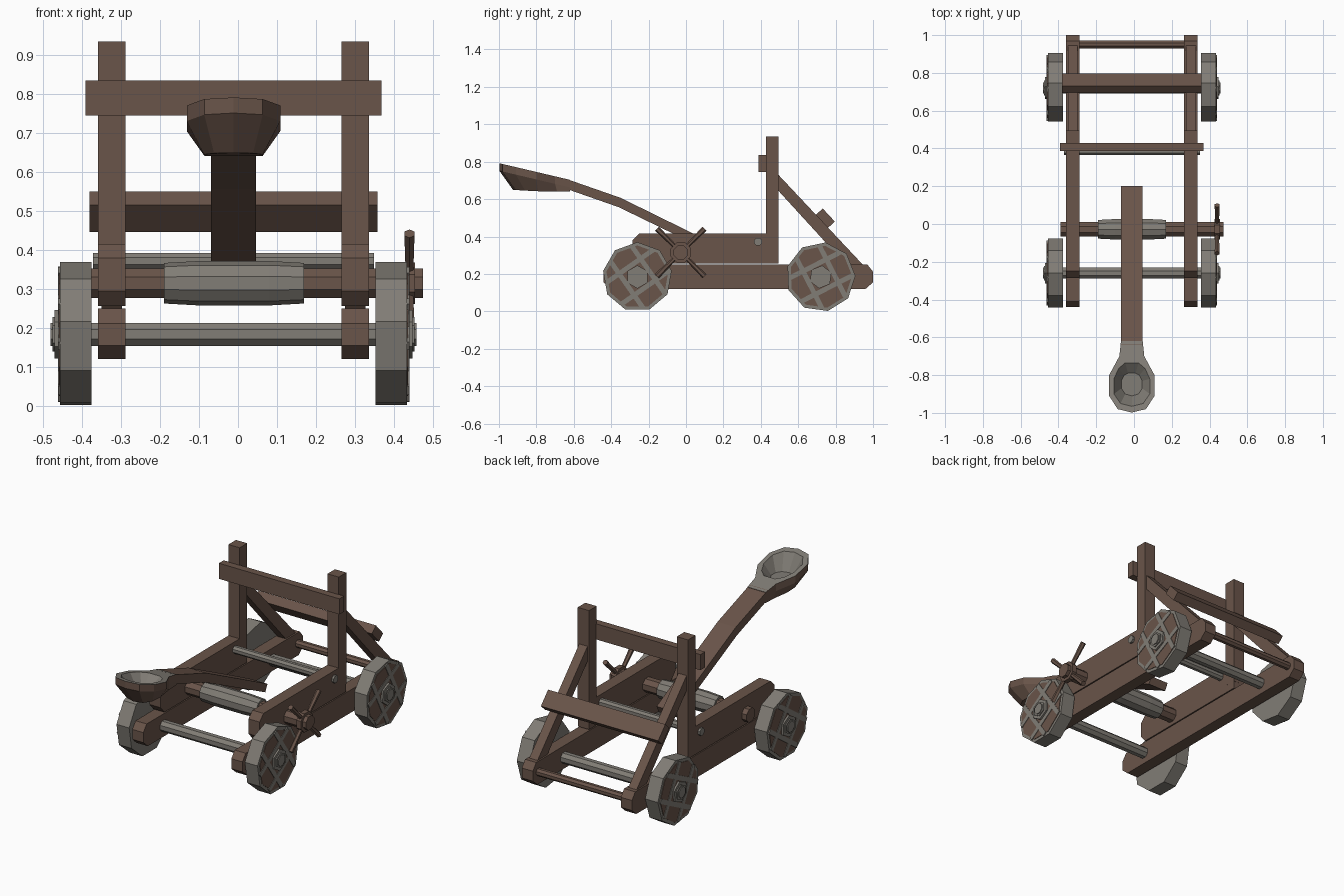
import bpy, bmesh
from math import cos, sin, pi, radians, sqrt
from mathutils import Matrix, Vector

if "Cube" in bpy.data.objects:
    bpy.data.objects.remove(bpy.data.objects["Cube"])

CX = -0.0115  # centre line of the frame


def material(name, rgb):
    m = bpy.data.materials.new(name)
    m.use_nodes = True
    m.diffuse_color = (*rgb, 1)
    m.node_tree.nodes["Principled BSDF"].inputs["Base Color"].default_value = (*rgb, 1)
    return m


wood = material("brown wood", (0.142, 0.089, 0.067))
iron = material("grey metal", (0.22, 0.205, 0.18))


def finish(name, bm, *mats):
    bmesh.ops.recalc_face_normals(bm, faces=bm.faces)
    me = bpy.data.meshes.new(name)
    bm.to_mesh(me)
    bm.free()
    for m in mats:
        me.materials.append(m)
    ob = bpy.data.objects.new(name, me)
    bpy.context.collection.objects.link(ob)
    return ob


def bridge(bm, a, b):
    n = len(a)
    return [bm.faces.new((a[i], a[(i + 1) % n], b[(i + 1) % n], b[i])) for i in range(n)]


def prism(name, pts, x0, x1, mat):
    """Extrude a (y, z) profile along x."""
    bm = bmesh.new()
    a, b = ([bm.verts.new((x, y, z)) for y, z in pts] for x in (x0, x1))
    bridge(bm, a, b)
    bm.faces.new(a)
    bm.faces.new(b)
    return finish(name, bm, mat)


def ngon(y, z, r, n, turn=0.0):
    return [(y + r * cos(turn + 2 * pi * i / n), z + r * sin(turn + 2 * pi * i / n)) for i in range(n)]


def rect(y0, y1, z0, z1):
    return [(y0, z0), (y1, z0), (y1, z1), (y0, z1)]


def bar(y, z, length, width, angle):
    """Rectangle profile turned about its centre."""
    u, v = Vector((cos(angle), sin(angle))), Vector((-sin(angle), cos(angle)))
    c = Vector((y, z))
    return [c + u * length / 2 * s + v * width / 2 * t for s, t in ((-1, -1), (1, -1), (1, 1), (-1, 1))]


# Side frames: rail, board, post and brace on each side
for side, label in ((-1, "right"), (1, "left")):
    c = CX + side * 0.3125
    x0, x1 = c - 0.035, c + 0.035
    rail = [(-0.4, 0.12), (0.96, 0.12), (1.0, 0.155), (1.0, 0.212),
            (0.97, 0.25), (-0.41, 0.25), (-0.44, 0.212), (-0.44, 0.155)]
    prism(label + "_rail", rail, x0, x1, wood)
    board = [(-0.25, 0.256), (0.494, 0.256), (0.494, 0.416), (-0.25, 0.416), (-0.285, 0.38), (-0.285, 0.295)]
    prism(label + "_side_board", board, x0, x1, wood)
    prism(label + "_post", rect(0.427, 0.495, 0.3, 0.935), x0 - 0.0005, x1 + 0.0005, wood)
    brace = [(0.48, 0.66), (0.48, 0.745), (0.945, 0.25), (0.855, 0.25)]
    prism(label + "_brace", brace, c - 0.026, c + 0.026, wood)

# Cross pieces
prism("upper_crossbar", rect(0.387, 0.43, 0.746, 0.835), CX - 0.38, CX + 0.38, wood)
prism("brace_crossbar", bar(0.745, 0.498, 0.095, 0.05, radians(-47)), CX - 0.37, CX + 0.37, wood)
prism("rear_rod", ngon(0.95, 0.19, 0.022, 8, pi / 8), CX - 0.3, CX + 0.3, wood)
prism("stop_rod", ngon(0.385, 0.372, 0.022, 8, pi / 8), CX - 0.36, CX + 0.36, iron)

# Wheels and axles
R, WZ = 0.186, 0.184
for end, wy, turn in (("front", -0.26, pi / 2), ("rear", 0.72, radians(82))):
    prism(end + "_axle", ngon(wy, WZ, 0.032, 8, pi / 8), CX - 0.47, CX + 0.47, iron)
    for side, label in ((-1, "right"), (1, "left")):
        def layer(part, pts, a, b, mat):
            prism(f"{end}_{label}_{part}", pts, CX + side * a, CX + side * b, mat)

        layer("wheel", ngon(wy, WZ, R, 9, turn), 0.365, 0.445, iron)
        layer("wheel_face", ngon(wy, WZ, 0.168, 9, turn), 0.44, 0.448, wood)
        for k in range(4):
            a = turn + radians(35) + k * pi / 2
            off = 0.07
            layer(f"strap_{k}", bar(wy - sin(a) * off, WZ + cos(a) * off,
                                    2 * sqrt(0.168 ** 2 - off ** 2), 0.026, a), 0.443, 0.451, iron)
        layer("hub", ngon(wy, WZ, 0.062, 6, turn), 0.44, 0.459, iron)
        layer("hub_nut", ngon(wy, WZ, 0.044, 6, turn), 0.45, 0.465, iron)

# Winch axle, bulged drum and crank
WY, WH = -0.028, 0.315
prism("winch_axle", ngon(WY, WH, 0.041, 8, pi / 8), -0.39, 0.475, wood)
bm = bmesh.new()
rings = [[bm.verts.new((x, y, z)) for y, z in ngon(WY, WH, r, 10, pi / 10)]
         for x, r in ((-0.19, 0.052), (-0.1, 0.057), (0.08, 0.057), (0.17, 0.052))]
for a, b in zip(rings, rings[1:]):
    bridge(bm, a, b)
bm.faces.new(rings[0])
bm.faces.new(rings[-1])
finish("winch_drum", bm, iron)
prism("crank_collar", ngon(WY, WH, 0.058, 8, pi / 8), 0.426, 0.454, wood)
bm = bmesh.new()
for k in range(4):
    a = pi / 4 + k * pi / 2
    mid = Vector((0.44, WY + cos(a) * 0.105, WH + sin(a) * 0.105))
    bmesh.ops.create_cone(bm, cap_ends=True, segments=6, radius1=0.011, radius2=0.015, depth=0.15,
                          matrix=Matrix.Translation(mid) @ Matrix.Rotation(a - pi / 2, 4, "X"))
finish("crank_handles", bm, wood)

# Throwing arm
arm = [(0.2, 0.335), (0.0, 0.435), (-0.35, 0.607), (-0.64, 0.708),
       (-0.64, 0.655), (-0.36, 0.557), (-0.02, 0.392), (0.18, 0.295)]
prism("throwing_arm", arm, CX - 0.0575, CX + 0.0575, wood)


# Spoon: nested loops from the underside, over the rim, into the bowl
def loop(bm, half, height):
    full = half + [(-x, y) for x, y in reversed(half) if x > 0]
    return [bm.verts.new((CX + x, y, height(y))) for x, y in full]


def rim(y):
    return 0.703 - 0.235 * (y + 0.62)


outer = [(0.0575, -0.62), (0.066, -0.7), (0.12, -0.8), (0.12, -0.91), (0.075, -0.98), (0, -0.998)]
inner = [(0.035, -0.735), (0.07, -0.765), (0.095, -0.82), (0.095, -0.9), (0.06, -0.95), (0, -0.965)]
floor = [(0.02, -0.79), (0.04, -0.8), (0.055, -0.83), (0.055, -0.87), (0.035, -0.9), (0, -0.91)]
under = [(0.0575, -0.62), (0.06, -0.69), (0.075, -0.79), (0.075, -0.86), (0.05, -0.91), (0, -0.925)]
bm = bmesh.new()
bottom = loop(bm, under, lambda y: 0.642 - 0.06 * (y + 0.8) if y < -0.8 else 0.642)
lower = loop(bm, outer, lambda y: rim(y) - 0.04)
upper = loop(bm, outer, rim)
lip = loop(bm, inner, rim)
bowl = loop(bm, floor, lambda y: 0.69)
bridge(bm, bottom, lower)
bridge(bm, lower, upper)
lined = bridge(bm, upper, lip) + bridge(bm, lip, bowl) + [bm.faces.new(bowl)]
bm.faces.new(bottom)
for f in lined:
    f.material_index = 1
finish("spoon", bm, wood, iron)
